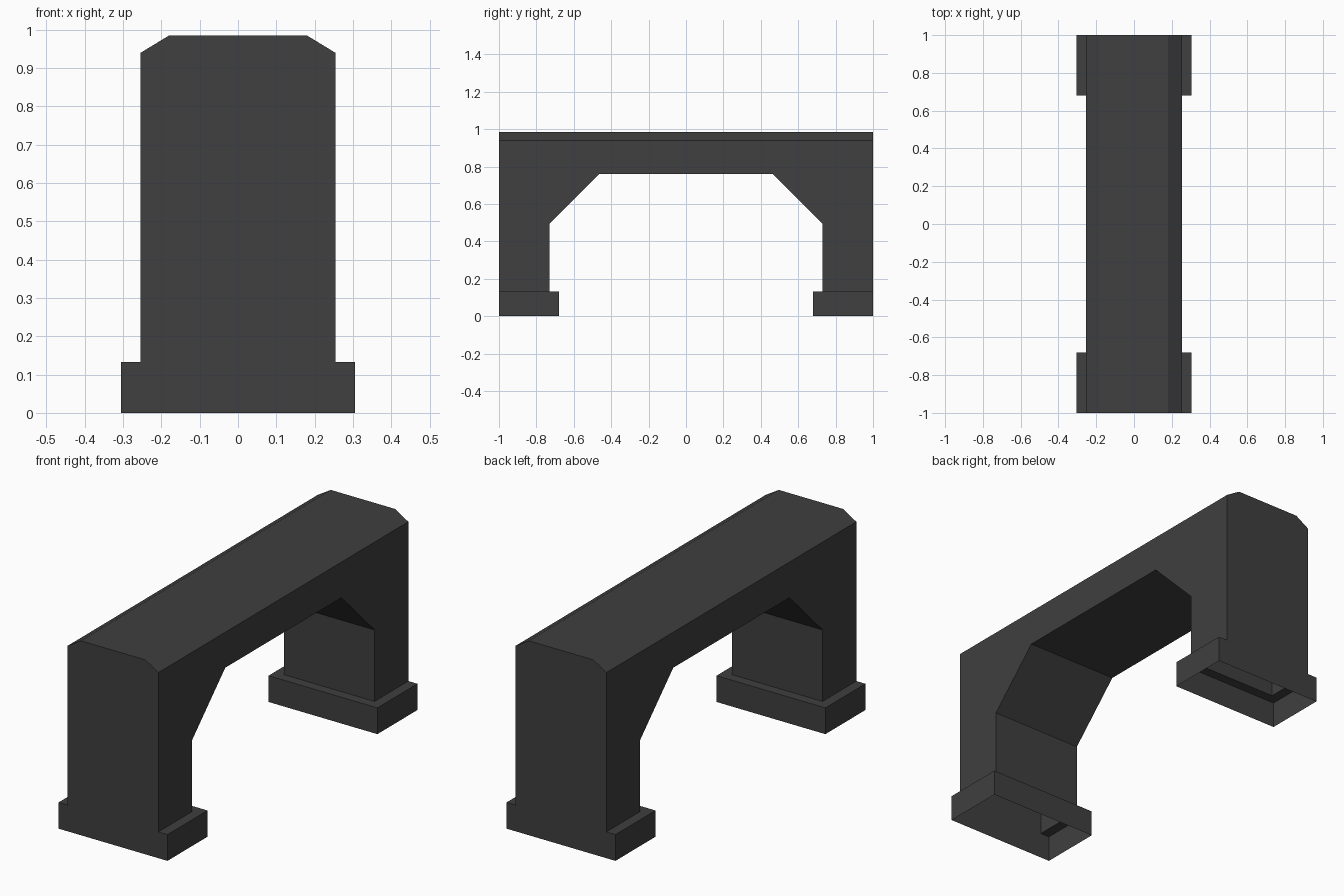
import bpy, bmesh
from mathutils import Vector

if "Cube" in bpy.data.objects:
    bpy.data.objects.remove(bpy.data.objects["Cube"])

grey = bpy.data.materials.new("dark grey")
grey.diffuse_color = (0.05, 0.05, 0.05, 1)
grey.use_nodes = True
grey.node_tree.nodes["Principled BSDF"].inputs["Base Color"].default_value = grey.diffuse_color

HALF_W, FOOT_W = 0.254, 0.305      # half widths in x
FOOT_H, TOP = 0.133, 0.985
LEG_IN, FOOT_IN = 0.73, 0.68       # inner y of legs and feet


def finish(bm, name):
    bmesh.ops.recalc_face_normals(bm, faces=bm.faces)
    mesh = bpy.data.meshes.new(name)
    bm.to_mesh(mesh)
    bm.free()
    mesh.materials.append(grey)
    bpy.context.collection.objects.link(bpy.data.objects.new(name, mesh))


# Hollow arch: side profile extruded across x, open where the legs meet the feet
half = [(LEG_IN, FOOT_H), (1, FOOT_H), (1, TOP)]
inner = [(LEG_IN, 0.495), (0.465, 0.76)]
profile = half + [(-y, z) for y, z in reversed(half)]
profile += [(-y, z) for y, z in inner] + inner[::-1]
bm = bmesh.new()
side = bm.faces.new([bm.verts.new((-HALF_W, y, z)) for y, z in profile])
ext = bmesh.ops.extrude_face_region(bm, geom=[side], use_keep_orig=True)
moved = [v for v in ext["geom"] if isinstance(v, bmesh.types.BMVert)]
bmesh.ops.translate(bm, verts=moved, vec=(2 * HALF_W, 0, 0))
bmesh.ops.recalc_face_normals(bm, faces=bm.faces)

# Sloped top edges, cut along both long sides
for s in (-1, 1):
    cut = bmesh.ops.bisect_plane(
        bm, geom=bm.verts[:] + bm.edges[:] + bm.faces[:], dist=1e-5,
        plane_co=Vector((s * HALF_W, 0, 0.94)),
        plane_no=Vector((s * 0.045, 0, 0.074)), clear_outer=True)
    edges = [e for e in cut["geom_cut"] if isinstance(e, bmesh.types.BMEdge)]
    bmesh.ops.holes_fill(bm, edges=edges, sides=0)
bmesh.ops.recalc_face_normals(bm, faces=bm.faces)
bottoms = [f for f in bm.faces if all(v.co.z < FOOT_H + 0.001 for v in f.verts)]
bmesh.ops.delete(bm, geom=bottoms, context="FACES")
finish(bm, "arch")

# Feet: open-bottomed collars with a ledge on three sides of each leg
for s, name in ((-1, "front_foot"), (1, "back_foot")):
    bm = bmesh.new()
    outer = [(-FOOT_W, s), (-FOOT_W, s * FOOT_IN), (FOOT_W, s * FOOT_IN), (FOOT_W, s)]
    ledge = outer + [(HALF_W, s), (HALF_W, s * LEG_IN), (-HALF_W, s * LEG_IN), (-HALF_W, s)]
    top = [bm.verts.new((x, y, FOOT_H)) for x, y in ledge]
    low = [bm.verts.new((x, y, 0)) for x, y in outer]
    bm.faces.new(top)
    for i in range(3):
        bm.faces.new((top[i], top[i + 1], low[i + 1], low[i]))
    bm.faces.new((top[3], top[4], top[7], top[0], low[0], low[3]))
    finish(bm, name)
